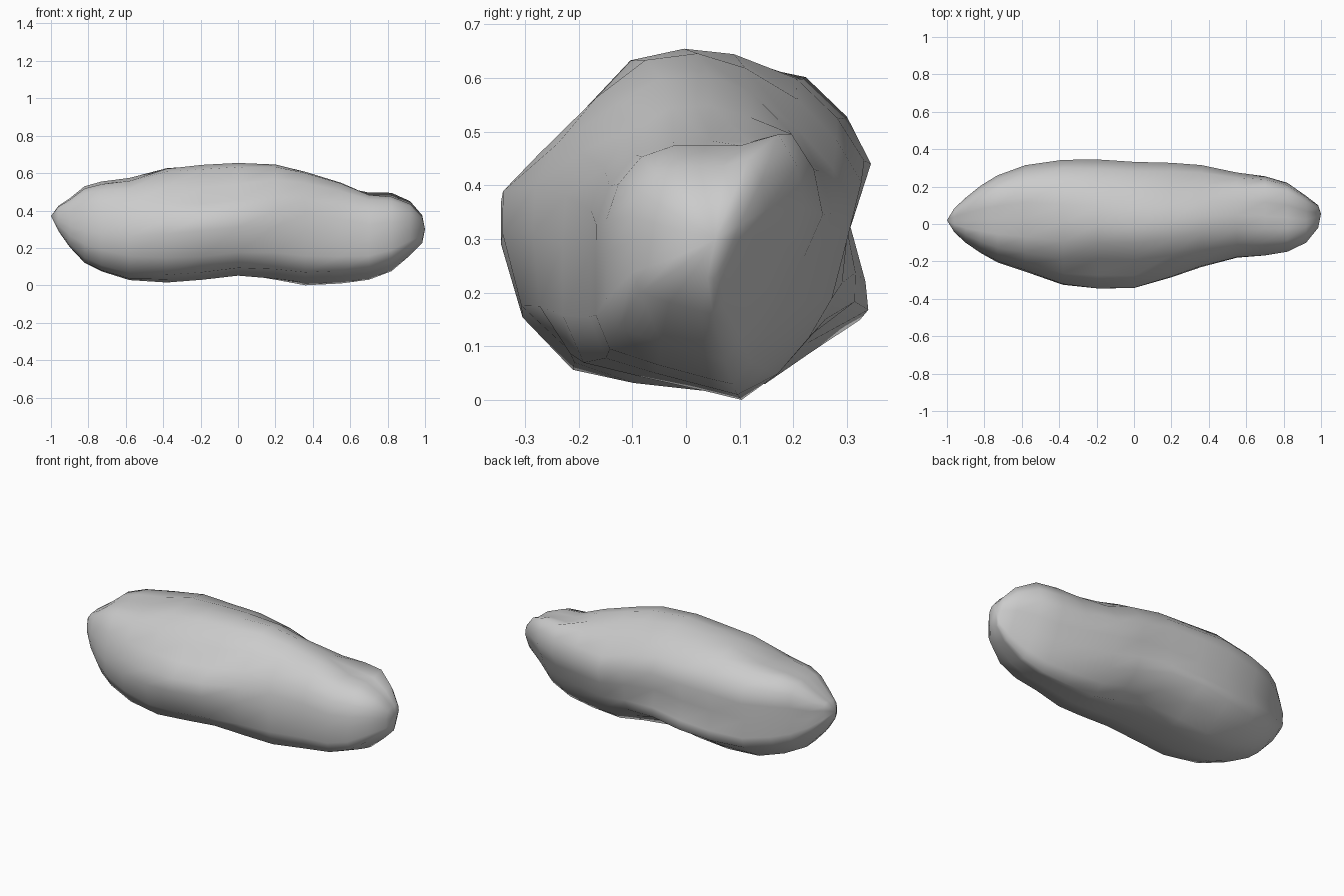
import bpy, bmesh, math

# Outline stations along the rock: x, y min, y max, z min, z max
STATIONS = [
    (-0.96, -0.045, 0.085, 0.29, 0.425), (-0.90, -0.10, 0.14, 0.205, 0.465),
    (-0.82, -0.155, 0.205, 0.12, 0.53), (-0.73, -0.205, 0.26, 0.075, 0.555),
    (-0.58, -0.255, 0.315, 0.028, 0.575), (-0.38, -0.325, 0.345, 0.015, 0.63),
    (-0.19, -0.345, 0.348, 0.03, 0.645), (0.0, -0.342, 0.335, 0.05, 0.655),
    (0.20, -0.285, 0.328, 0.025, 0.648), (0.36, -0.23, 0.315, 0.0, 0.61),
    (0.55, -0.18, 0.275, 0.01, 0.56), (0.70, -0.168, 0.255, 0.03, 0.505),
    (0.82, -0.148, 0.22, 0.075, 0.495), (0.92, -0.10, 0.15, 0.16, 0.45),
    (0.985, -0.02, 0.10, 0.225, 0.375)]

# Normalised cross-sections: boxy left end, grooved middle,
# slanted shoulder and keeled right end
LEFT = [(0, .95), (.3, 1), (.66, 1), (.9, .76), (1, .42), (.88, .02), (.97, -.34),
        (.88, -.58), (.65, -.8), (.4, -.95), (.1, -1), (-.35, -.98), (-.74, -.86),
        (-.96, -.52), (-1, -.15), (-.97, .15), (-.86, .5), (-.66, .81), (-.35, .94)]
MID = [(0, 1), (.27, .98), (.62, .84), (.84, .6), (.99, .33), (.88, -.05), (.96, -.38),
       (.98, -.55), (.65, -.75), (.42, -.95), (.15, -1), (-.3, -.92), (-.6, -.87),
       (-.88, -.6), (-1, -.15), (-1, .1), (-.79, .32), (-.54, .59), (-.29, .92)]
SHOULDER = [(0, .99), (.3, .87), (.6, .66), (.85, .41), (1, .17), (.93, -.08), (.84, -.38),
            (.68, -.62), (.47, -.84), (.22, -1), (0, -.95), (-.45, -.86), (-.86, -.77),
            (-1, -.48), (-1, -.05), (-.98, .25), (-.88, .52), (-.65, .8), (-.33, .97)]
RIGHT = [(0, .9), (.35, .9), (.74, 1), (.93, .72), (1, .35), (.82, 0), (.64, -.35),
         (.5, -.6), (.36, -.82), (.2, -1), (0, -.96), (-.45, -.85), (-.88, -.72),
         (-1, -.46), (-1, -.05), (-1, .25), (-.88, .56), (-.65, .8), (-.32, .9)]
KEYS = [(-0.7, LEFT), (-0.12, MID), (0.40, SHOULDER), (0.78, RIGHT)]


def section(x):
    """Cross-section at x, blended between the two nearest key sections."""
    x = max(KEYS[0][0], min(KEYS[-1][0], x))
    for (xa, a), (xb, b) in zip(KEYS, KEYS[1:]):
        if x <= xb:
            t = (x - xa) / (xb - xa)
            t = t * t * (3 - 2 * t)
            return [(p[0] + (q[0] - p[0]) * t, p[1] + (q[1] - p[1]) * t)
                    for p, q in zip(a, b)]


bm = bmesh.new()
rings = []
for x, y0, y1, z0, z1 in STATIONS:
    rings.append([bm.verts.new((x, (y0 + y1) / 2 + u * (y1 - y0) / 2,
                                (z0 + z1) / 2 + v * (z1 - z0) / 2))
                  for u, v in section(x)])
n = len(MID)
for a, b in zip(rings, rings[1:]):
    for i in range(n):
        j = (i + 1) % n
        bm.faces.new((a[i], a[j], b[j], b[i]))

# Pointed left tip and blunt right tip
for ring, tip in ((rings[0], (-1, 0.02, 0.37)), (rings[-1], (1, 0.055, 0.30))):
    t = bm.verts.new(tip)
    for i in range(n):
        bm.faces.new((ring[i], ring[(i + 1) % n], t))

bmesh.ops.recalc_face_normals(bm, faces=bm.faces)
for f in bm.faces:
    f.smooth = True
mesh = bpy.data.meshes.new("rock")
bm.to_mesh(mesh)
bm.free()
rock = bpy.data.objects.new("rock", mesh)
bpy.context.collection.objects.link(rock)
